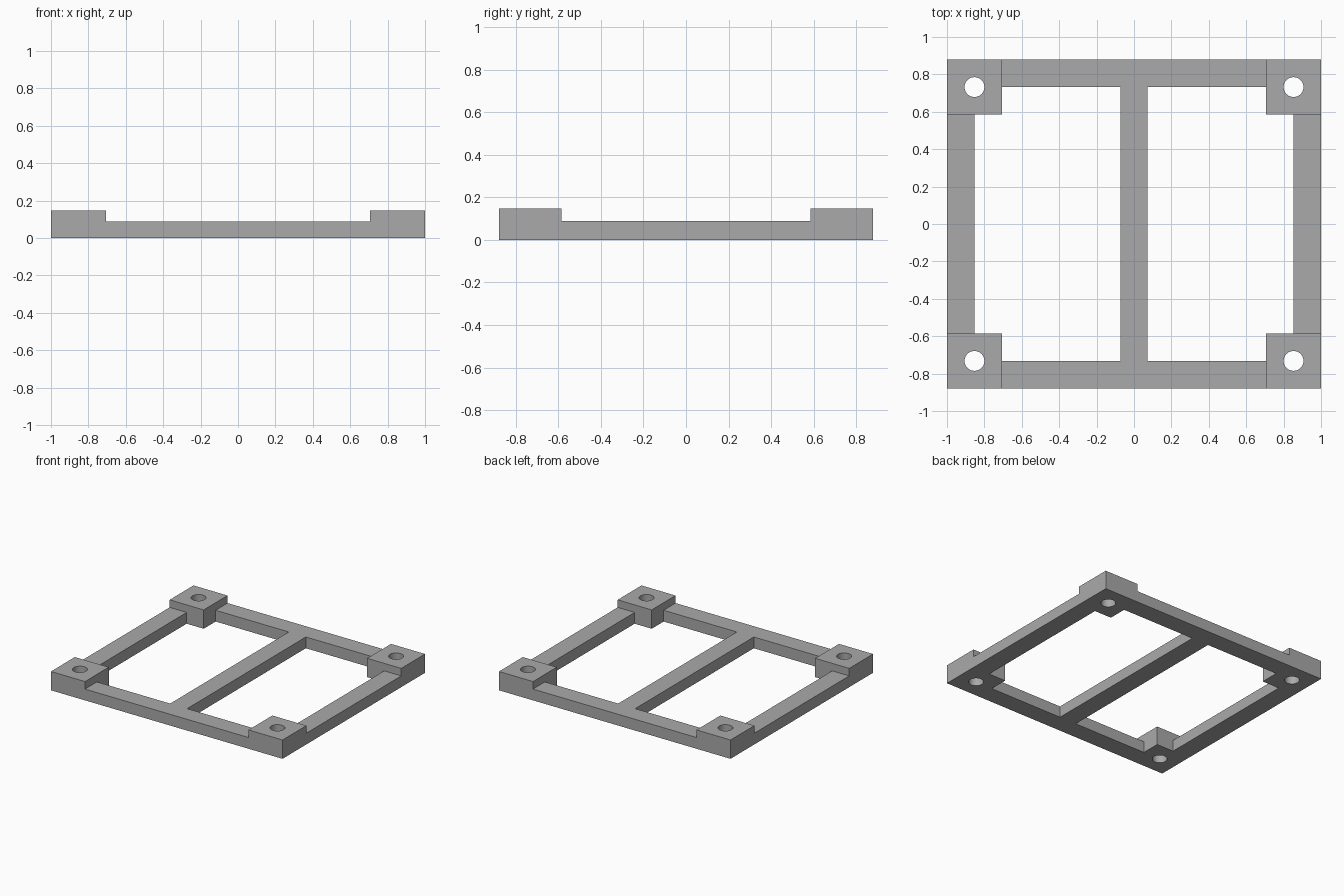
import bpy
import math

if "Cube" in bpy.data.objects:
    bpy.data.objects.remove(bpy.data.objects["Cube"], do_unlink=True)

# Main dimensions
HALF_X, HALF_Y = 1.0, 0.879
BAR = 0.147            # rail width and pad height
PAD = 2 * BAR          # corner pad size
RAIL_TOP = 0.088
PAD_X, PAD_Y = HALF_X - PAD, HALF_Y - PAD
HOLE_X, HOLE_Y = HALF_X - BAR, HALF_Y - BAR
OVER = 0.1             # how far cutters reach past the surface

grey = bpy.data.materials.new("plain grey")
grey.use_nodes = True
grey.diffuse_color = (0.4, 0.4, 0.4, 1)
grey.node_tree.nodes["Principled BSDF"].inputs["Base Color"].default_value = (0.4, 0.4, 0.4, 1)


def box(name, x0, x1, y0, y1, z0, z1):
    bpy.ops.mesh.primitive_cube_add(
        size=1, location=((x0 + x1) / 2, (y0 + y1) / 2, (z0 + z1) / 2))
    obj = bpy.context.object
    obj.name = name
    obj.scale = (x1 - x0, y1 - y0, z1 - z0)
    bpy.ops.object.transform_apply(location=True, rotation=False, scale=True)
    return obj


def cut(target, cutter):
    mod = target.modifiers.new("cut", "BOOLEAN")
    mod.operation = "DIFFERENCE"
    mod.solver = "EXACT"
    mod.object = cutter
    bpy.context.view_layer.objects.active = target
    bpy.ops.object.modifier_apply(modifier=mod.name)
    bpy.data.objects.remove(cutter, do_unlink=True)


# Full slab that the frame is carved from
frame = box("frame", -HALF_X, HALF_X, -HALF_Y, HALF_Y, 0, BAR)
frame.data.materials.append(grey)

# Lower the rails, leaving raised corner pads
cut(frame, box("long_step", -PAD_X, PAD_X, -HALF_Y - OVER, HALF_Y + OVER, RAIL_TOP, BAR + OVER))
cut(frame, box("side_step", -HALF_X - OVER, HALF_X + OVER, -PAD_Y, PAD_Y, RAIL_TOP, BAR + OVER))

# Two windows either side of the centre bar, notched around the pads
for side in (-1, 1):
    for reach_x, reach_y in ((PAD_X, HOLE_Y), (HOLE_X, PAD_Y)):
        x0, x1 = sorted((side * BAR / 2, side * reach_x))
        cut(frame, box("window", x0, x1, -reach_y, reach_y, -OVER, BAR + OVER))

# Screw hole through each pad
for sx in (-1, 1):
    for sy in (-1, 1):
        bpy.ops.mesh.primitive_cylinder_add(
            vertices=48, radius=0.053, depth=1, location=(sx * HOLE_X, sy * HOLE_Y, 0))
        cut(frame, bpy.context.object)

# Smooth hole walls, crisp edges
bpy.ops.object.select_all(action="DESELECT")
frame.select_set(True)
bpy.context.view_layer.objects.active = frame
bpy.ops.object.shade_smooth_by_angle(angle=math.radians(30))
